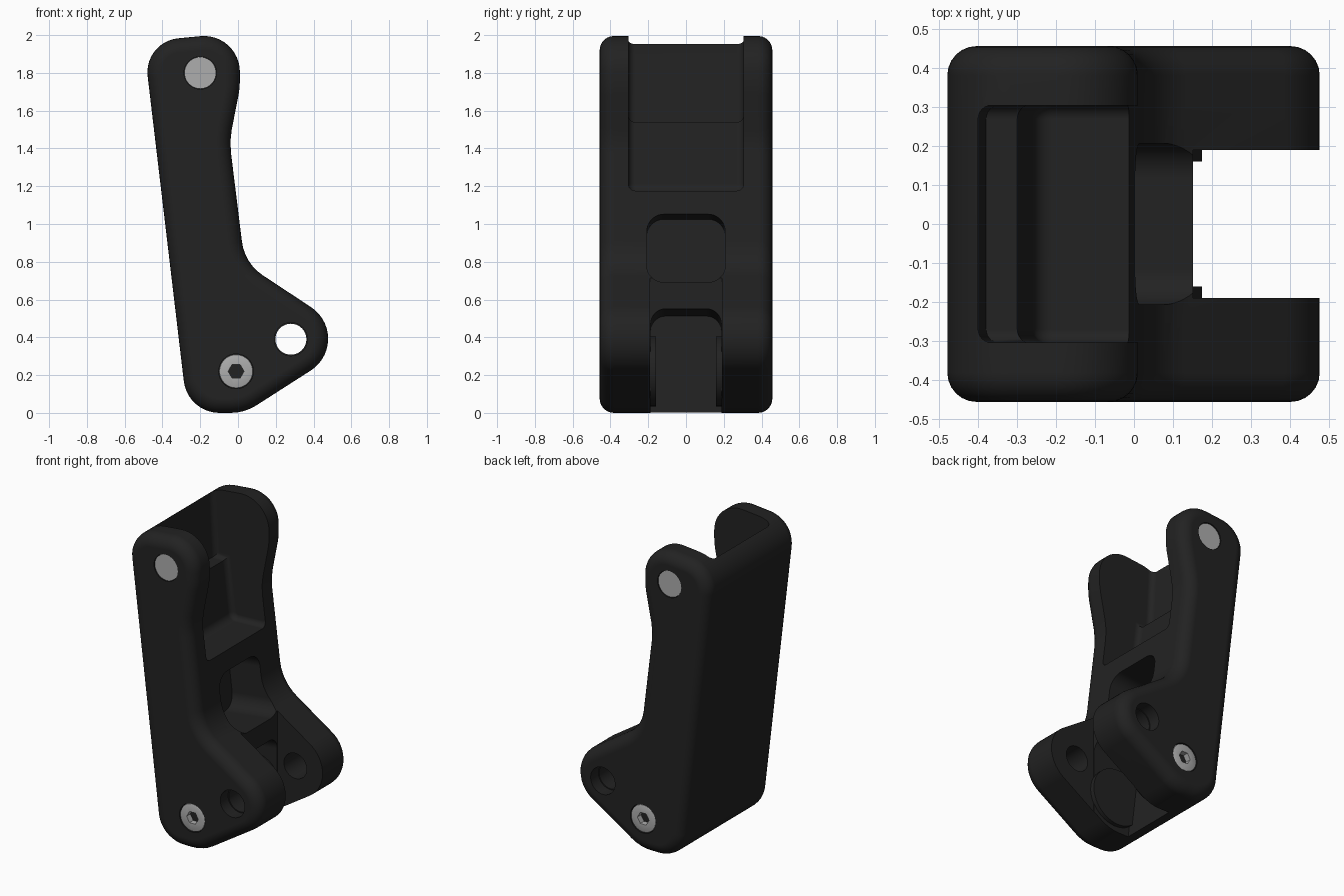
import bpy, bmesh, math
from mathutils import Vector, Matrix

if "Cube" in bpy.data.objects:
    bpy.data.objects.remove(bpy.data.objects["Cube"])


def material(name, rgb):
    m = bpy.data.materials.new(name)
    m.diffuse_color = (*rgb, 1)
    m.use_nodes = True
    m.node_tree.nodes["Principled BSDF"].inputs["Base Color"].default_value = m.diffuse_color
    return m


BLACK = material("black_plastic", (0.016, 0.016, 0.016))
STEEL = material("steel", (0.42, 0.42, 0.42))


def rounded(corners):
    """Closed outline from (x, z, radius) corners."""
    out, n = [], len(corners)
    for i, (x, z, r) in enumerate(corners):
        p = Vector((x, z))
        if r == 0:
            out.append(p)
            continue
        a = (Vector(corners[i - 1][:2]) - p).normalized()
        b = (Vector(corners[(i + 1) % n][:2]) - p).normalized()
        half = a.angle(b) / 2
        centre = p + (a + b).normalized() * (r / math.sin(half))
        start = p + a * (r / math.tan(half)) - centre
        end = p + b * (r / math.tan(half)) - centre
        turn = math.atan2(start.x * end.y - start.y * end.x, start.dot(end))
        steps = max(2, round(abs(turn) / math.radians(8)))
        for k in range(steps + 1):
            t = turn * k / steps
            c, s = math.cos(t), math.sin(t)
            out.append(centre + Vector((start.x * c - start.y * s, start.x * s + start.y * c)))
    return out


def circle(x, z, r, n=40):
    return [Vector((x + r * math.cos(2 * math.pi * i / n), z + r * math.sin(2 * math.pi * i / n)))
            for i in range(n)]


def prism(name, pts, y0, y1, edge=0, steps=6, mat=BLACK, matrix=None):
    """Extrude an x-z outline along y, optionally rounding the edges of both ends."""
    n = len(pts)
    area = sum(pts[i - 1].x * pts[i].y - pts[i].x * pts[i - 1].y for i in range(n))
    sign = 1 if area > 0 else -1
    inward = []
    for i in range(n):
        d1 = (pts[i] - pts[i - 1]).normalized()
        d2 = (pts[(i + 1) % n] - pts[i]).normalized()
        n1, n2 = Vector((-d1.y, d1.x)) * sign, Vector((-d2.y, d2.x)) * sign
        inward.append((n1 + n2) / (1 + n1.dot(n2)))
    layers = [(y0, 0), (y1, 0)]
    if edge:
        arc = [(edge * (1 - math.cos(a)), edge * (1 - math.sin(a)))
               for a in (math.pi / 2 * k / steps for k in range(steps + 1))]
        layers = [(y0 + d, s) for d, s in arc] + [(y1 - d, s) for d, s in reversed(arc)]
    bm = bmesh.new()
    rings = []
    for y, s in layers:
        ring = []
        for p, q in zip(pts, inward):
            v = p + q * s
            ring.append(bm.verts.new((v.x, y, v.y)))
        rings.append(ring)
    for a, b in zip(rings, rings[1:]):
        for i in range(n):
            bm.faces.new((a[i - 1], a[i], b[i], b[i - 1]))
    bm.faces.new(rings[0])
    bm.faces.new(rings[-1])
    bmesh.ops.recalc_face_normals(bm, faces=bm.faces)
    if matrix:
        bm.transform(matrix)
    me = bpy.data.meshes.new(name)
    bm.to_mesh(me)
    bm.free()
    me.materials.append(mat)
    ob = bpy.data.objects.new(name, me)
    bpy.context.collection.objects.link(ob)
    return ob


def activate(ob):
    bpy.ops.object.select_all(action='DESELECT')
    ob.select_set(True)
    bpy.context.view_layer.objects.active = ob


def cut(ob, cutter):
    cutter.hide_render = True
    mod = ob.modifiers.new("cut", 'BOOLEAN')
    mod.operation, mod.solver, mod.object = 'DIFFERENCE', 'EXACT', cutter
    activate(ob)
    bpy.ops.object.modifier_apply(modifier=mod.name)
    bpy.data.objects.remove(cutter)


def smooth(ob):
    activate(ob)
    bpy.ops.object.shade_smooth_by_angle(angle=math.radians(30))


W = 0.457                 # half width
PIN, SCREW, PIVOT = (-0.2, 1.8), (-0.01, 0.22), (0.28, 0.39)

# main lever body
body = prism("lever_body", rounded([
    (-0.50, 1.965, 0.18), (0.01, 2.015, 0.19), (0.01, 1.72, 0.40), (-0.045, 1.44, 0.40),
    (0.035, 0.792, 0.25), (0.644, 0.39, 0.20), (0.035, 0.0, 0.25), (-0.267, 0.0, 0.19)]),
    -W, W, edge=0.075)

# stepped upper pocket between the cheeks
cut(body, prism("upper_pocket", rounded([
    (-0.405, 2.3, 0), (-0.40, 1.90, 0), (-0.38, 1.54, 0), (-0.30, 1.54, 0),
    (-0.255, 1.165, 0.05), (0.3, 1.19, 0), (0.3, 2.3, 0)]), -0.305, 0.305, edge=0.035))


# pockets running in from the front edge, square to the sloped back
def inward_cut(name, outline, x0, x1, z):
    m = (Matrix.Translation((0, 0, z)) @ Matrix.Rotation(-math.atan(0.12), 4, 'Y')
         @ Matrix.Rotation(math.pi / 2, 4, 'Z'))
    cut(body, prism(name, rounded(outline), -x1, -x0, matrix=m))


inward_cut("middle_pocket", [(-0.207, -0.185, 0.09), (0.207, -0.185, 0.09),
                             (0.207, 0.19, 0.09), (-0.207, 0.19, 0.09)], -0.2, 0.6, 0.86)
inward_cut("lower_slot", [(-0.187, -0.9, 0), (0.187, -0.9, 0),
                          (0.187, 0, 0.08), (-0.187, 0, 0.08)], -0.175, 0.9, 0.533)
cut(body, prism("fork_gap", rounded([(0.152, -0.2, 0), (0.8, -0.2, 0),
                                     (0.8, 0.9, 0), (0.152, 0.9, 0)]), -0.19, 0.19))

# pivot hole through both fork arms
cut(body, prism("pivot_hole", circle(*PIVOT, 0.082), -1, 1))

for side, label in ((-1, "front"), (1, "back")):
    def span(a, b):
        return sorted((side * a, side * b))

    # seats for the hardware
    cut(body, prism("pivot_counterbore", circle(*PIVOT, 0.088), *span(W - 0.08, 1)))
    cut(body, prism("pin_seat", circle(*PIN, 0.086), *span(W - 0.03, 1)))
    cut(body, prism("screw_seat", circle(*SCREW, 0.092), *span(W - 0.04, 1)))

    # pin end
    pin = prism(label + "_pin", circle(*PIN, 0.084), *span(W - 0.06, W - 0.006), mat=STEEL)
    smooth(pin)

    # screw with hexagonal socket
    screw = prism(label + "_screw", circle(*SCREW, 0.09), *span(W - 0.08, W - 0.002),
                  edge=0.008, steps=2, mat=STEEL)
    cut(screw, prism("hex_socket", circle(*SCREW, 0.042, 6), *span(W - 0.05, 1), mat=STEEL))
    smooth(screw)

    # raised round boss on the inner face of the slot
    smooth(prism(label + "_slot_boss", circle(*SCREW, 0.185), *span(0.16, 0.21)))

smooth(body)
body.modifiers.new("weighted_normals", 'WEIGHTED_NORMAL').keep_sharp = True
